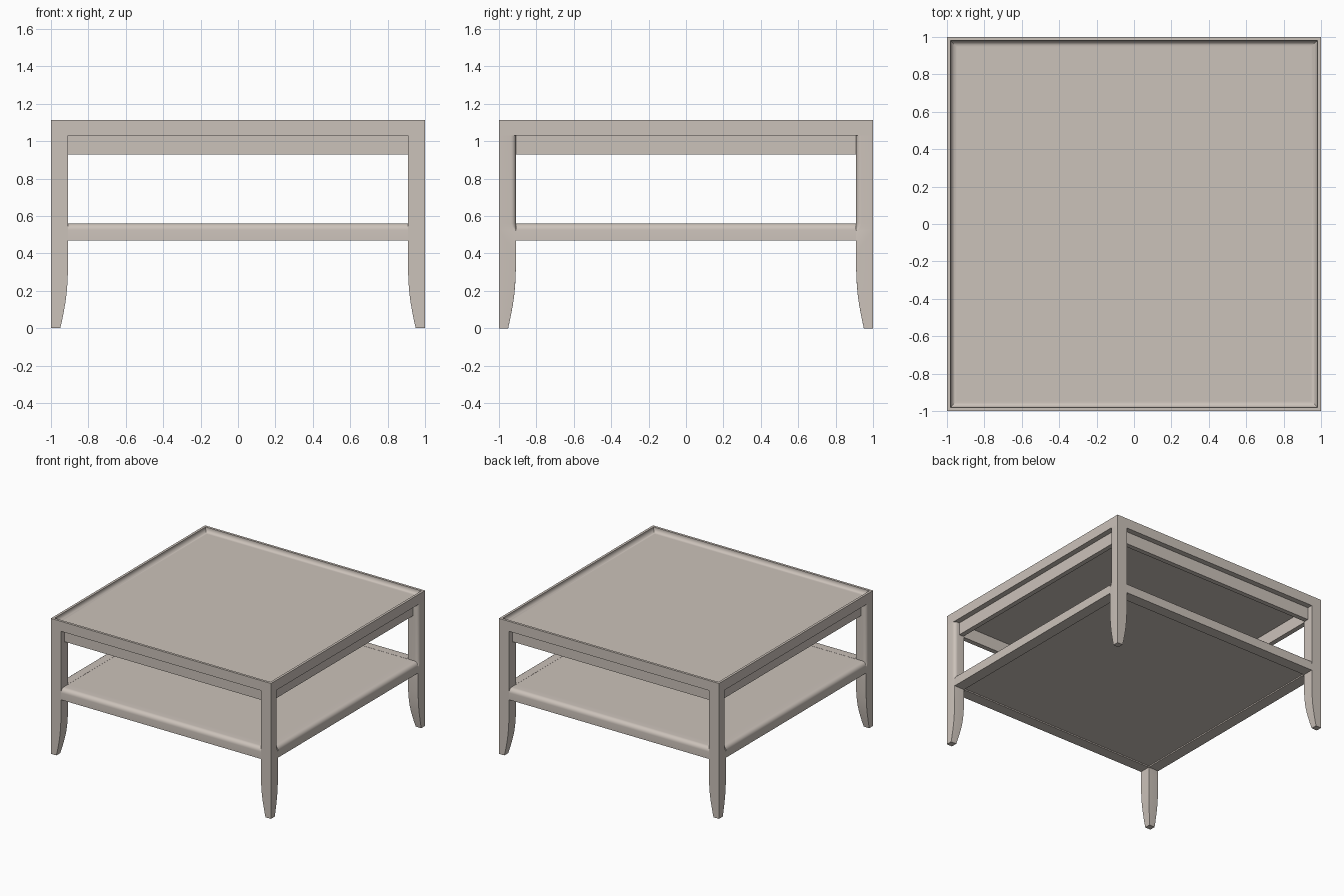
import bpy, bmesh, math

if "Cube" in bpy.data.objects:
    bpy.data.objects.remove(bpy.data.objects["Cube"])

wood = bpy.data.materials.new("greige_paint")
wood.diffuse_color = (0.60, 0.54, 0.49, 1)
wood.use_nodes = True
wood.node_tree.nodes["Principled BSDF"].inputs["Base Color"].default_value = wood.diffuse_color


def make(name, verts, faces, smooth=True):
    """Mesh object from data, with consistent outward normals."""
    me = bpy.data.meshes.new(name)
    me.from_pydata(verts, [], faces)
    bm = bmesh.new()
    bm.from_mesh(me)
    bmesh.ops.recalc_face_normals(bm, faces=bm.faces)
    bm.to_mesh(me)
    bm.free()
    ob = bpy.data.objects.new(name, me)
    bpy.context.collection.objects.link(ob)
    me.materials.append(wood)
    if smooth:
        bpy.ops.object.select_all(action='DESELECT')
        ob.select_set(True)
        bpy.context.view_layer.objects.active = ob
        bpy.ops.object.shade_smooth_by_angle(angle=math.radians(28))
    return ob


def loft(name, rings, capped=True, closed=False):
    """Skin a list of equal-length closed sections."""
    n, m = len(rings[0]), len(rings)
    verts = [p for r in rings for p in r]
    faces = []
    for i in range(m if closed else m - 1):
        j = (i + 1) % m
        for k in range(n):
            l = (k + 1) % n
            faces.append((i * n + k, i * n + l, j * n + l, j * n + k))
    if capped and not closed:
        faces.append(tuple(range(n)))
        faces.append(tuple(range((m - 1) * n, m * n)))
    return make(name, verts, faces)


def box(name, h, z0, z1):
    return loft(name, [[(-h, -h, z), (h, -h, z), (h, h, z), (-h, h, z)] for z in (z0, z1)])


def frame(name, profile):
    """Mitred square frame from (inset, z) profile."""
    rings = [[(sx * (1 - d), sy * (1 - d), z) for d, z in profile]
             for sx, sy in ((-1, -1), (1, -1), (1, 1), (-1, 1))]
    return loft(name, rings, closed=True)


# tray top: raised rim with a cove on the inside, and the panel
R = 0.03
cove = [(0.05 - R + R * (1 - math.cos(a)), 1.105 - R * math.sin(a))
        for a in [math.pi / 2 * i / 6 for i in range(7)]]
frame("top_rim", [(0, 1.03), (0, 1.112), (0.02, 1.112)] + cove + [(0.05, 1.03)])
box("top_panel", 0.95, 1.03, 1.075)

# recessed apron under the top
frame("apron", [(0.045, 0.928), (0.045, 1.031), (0.085, 1.031), (0.085, 0.928)])

# shelf rails with a rounded upper outer edge, running between the legs
rail = [(0, 0.468), (0, 0.525)]
rail += [(0.035 * (1 - math.cos(a)), 0.525 + 0.035 * math.sin(a))
         for a in [math.pi / 2 * i / 6 for i in range(1, 7)]]
rail += [(0.092, 0.56), (0.092, 0.468)]
E = 0.909
for name, s in (("front_rail", -1), ("back_rail", 1)):
    loft(name, [[(x, s * (1 - d), z) for d, z in rail] for x in (-E, E)])
for name, s in (("left_rail", -1), ("right_rail", 1)):
    loft(name, [[(s * (1 - d), y, z) for d, z in rail] for y in (-E, E)])
box("shelf_panel", 0.91, 0.478, 0.559)


# legs: inner faces taper to the foot; side-facing inner edge is rounded above the rail
def leg_section(w, r, z, sx, sy):
    pts = [(0, 0), (w, 0), (w, w)]
    pts += [(r * (1 - math.sin(a)), w - r * (1 - math.cos(a)))
            for a in [math.pi / 2 * i / 5 for i in range(6)]]
    return [(sx * (1 - u), sy * (1 - v), z) for u, v in pts]


levels = [(0, 0.05, 0), (0.04, 0.059, 0), (0.08, 0.067, 0), (0.13, 0.076, 0),
          (0.18, 0.083, 0), (0.24, 0.088, 0), (0.31, 0.091, 0), (0.40, 0.092, 0),
          (0.522, 0.092, 0), (0.53, 0.092, 0.014), (0.543, 0.092, 0.023),
          (0.56, 0.092, 0.028), (1.03, 0.092, 0.028)]
for ny, sy in (("front", -1), ("back", 1)):
    for nx, sx in (("left", -1), ("right", 1)):
        loft(ny + "_" + nx + "_leg",
             [leg_section(w, max(r, 0.0008), z, sx, sy) for z, w, r in levels])
